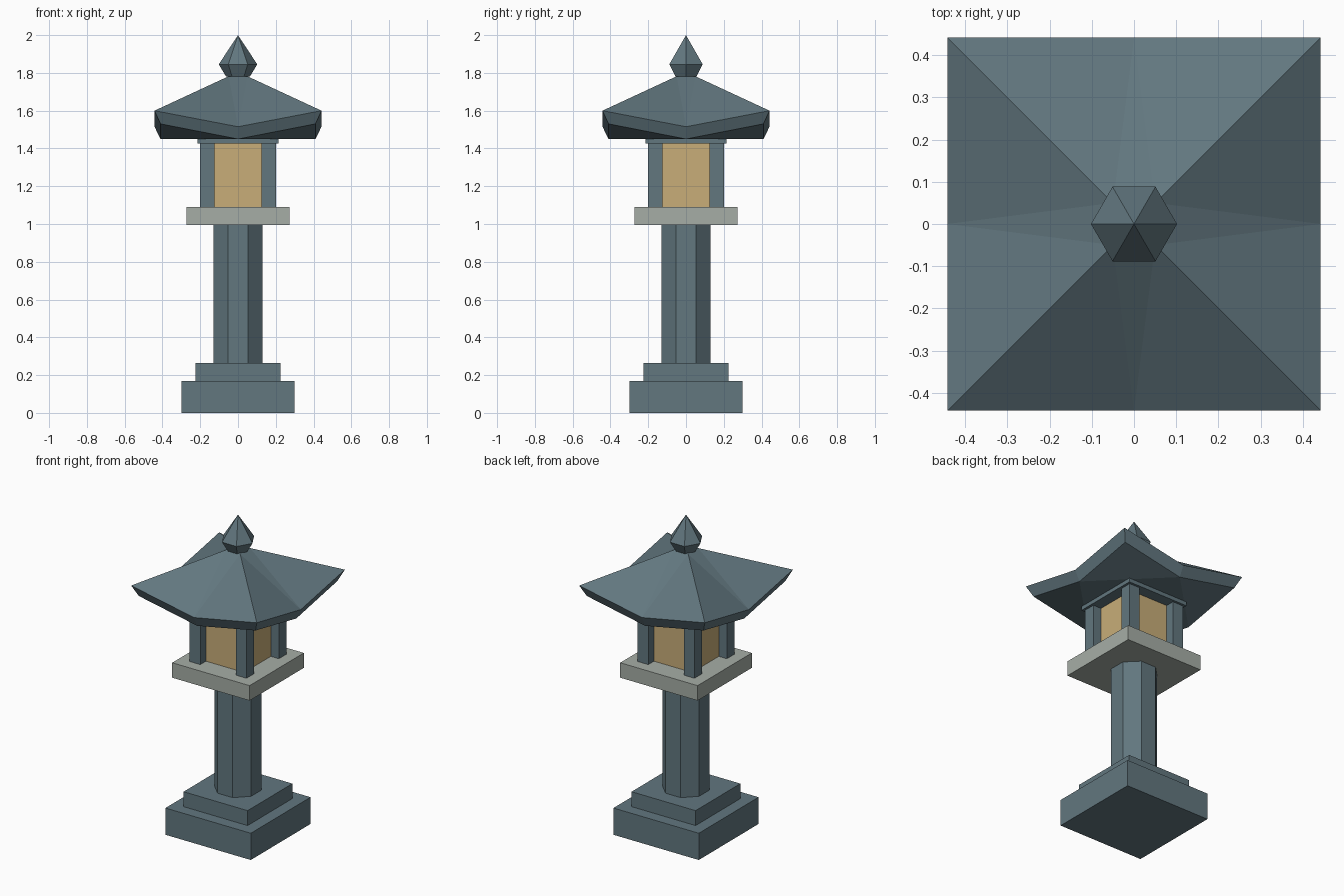
import bpy, bmesh, math
from mathutils import Matrix

cube = bpy.data.objects.get("Cube")
if cube:
    bpy.data.objects.remove(cube, do_unlink=True)


def material(name, rgb):
    mat = bpy.data.materials.new(name)
    mat.use_nodes = True
    mat.diffuse_color = (*rgb, 1)
    mat.node_tree.nodes["Principled BSDF"].inputs["Base Color"].default_value = (*rgb, 1)
    return mat


slate = material("slate_stone", (0.122, 0.184, 0.212))
pale = material("pale_stone", (0.38, 0.42, 0.38))
glow = material("warm_paper", (0.58, 0.42, 0.19))


def add_object(name, bm, mat):
    bmesh.ops.recalc_face_normals(bm, faces=bm.faces)
    mesh = bpy.data.meshes.new(name)
    bm.to_mesh(mesh)
    bm.free()
    mesh.materials.append(mat)
    obj = bpy.data.objects.new(name, mesh)
    bpy.context.collection.objects.link(obj)
    return obj


def box(name, half, z0, z1, mat, x=0, y=0):
    bm = bmesh.new()
    place = Matrix.Translation((x, y, (z0 + z1) / 2))
    size = Matrix.Diagonal((2 * half, 2 * half, z1 - z0, 1))
    bmesh.ops.create_cube(bm, size=1, matrix=place @ size)
    return add_object(name, bm, mat)


def lathe(name, sides, profile, mat, turn=0):
    """Faceted solid from (radius, z) rings; radius 0 makes a point."""
    bm = bmesh.new()
    rings = []
    for r, z in profile:
        angles = [turn + math.tau * i / sides for i in range(sides if r else 1)]
        rings.append([bm.verts.new((r * math.cos(a), r * math.sin(a), z)) for a in angles])
    for low, high in zip(rings, rings[1:]):
        for i in range(sides):
            j = (i + 1) % sides
            tip = [high[0]] if len(high) == 1 else [high[j], high[i]]
            bm.faces.new([low[i], low[j]] + tip)
    for ring in (rings[0], rings[-1]):
        if len(ring) > 1:
            bm.faces.new(ring)
    return add_object(name, bm, mat)


# Stepped base and octagonal pillar
box("base_block", 0.30, 0, 0.17, slate)
box("base_step", 0.225, 0.17, 0.265, slate)
lathe("pillar", 8, [(0.14, 0.265), (0.14, 0.995)], slate, math.pi / 8)

# Lamp housing
box("platform", 0.272, 0.995, 1.09, pale)
box("light_panels", 0.143, 1.09, 1.425, glow)
for x, side in ((0.1625, "left"), (-0.1625, "right")):
    for y, end in ((-0.1625, "front"), (0.1625, "back")):
        box(f"{end}_{side}_post", 0.0375, 1.09, 1.425, slate, x, y)
box("housing_cap", 0.215, 1.425, 1.45, slate)

# Roof with lifted corners: square rings of corners and edge middles
bm = bmesh.new()
steps = [(1, 1), (0, 1), (-1, 1), (-1, 0), (-1, -1), (0, -1), (1, -1), (1, 0)]


def roof_ring(half, corner_z, middle_z):
    return [bm.verts.new((half * x, half * y, corner_z if x and y else middle_z))
            for x, y in steps]


under = roof_ring(0.41, 1.53, 1.45)
eave = roof_ring(0.442, 1.60, 1.515)
crown = roof_ring(0.05, 1.782, 1.782)
for i in range(8):
    j = (i + 1) % 8
    bm.faces.new((under[i], under[j], eave[j], eave[i]))
    # split each slope from the eave middle to the crown corner
    c, m = (i, j) if i % 2 == 0 else (j, i)
    bm.faces.new((eave[c], eave[m], crown[c]))
    bm.faces.new((eave[m], crown[m], crown[c]))
bm.faces.new(crown)
bm.faces.new(under[1::2])
for i in range(0, 8, 2):
    bm.faces.new((under[i - 1], under[i], under[i + 1]))
add_object("roof", bm, slate)

# Pointed finial
lathe("finial", 6, [(0.063, 1.78), (0.102, 1.845), (0, 2.0)], slate)
